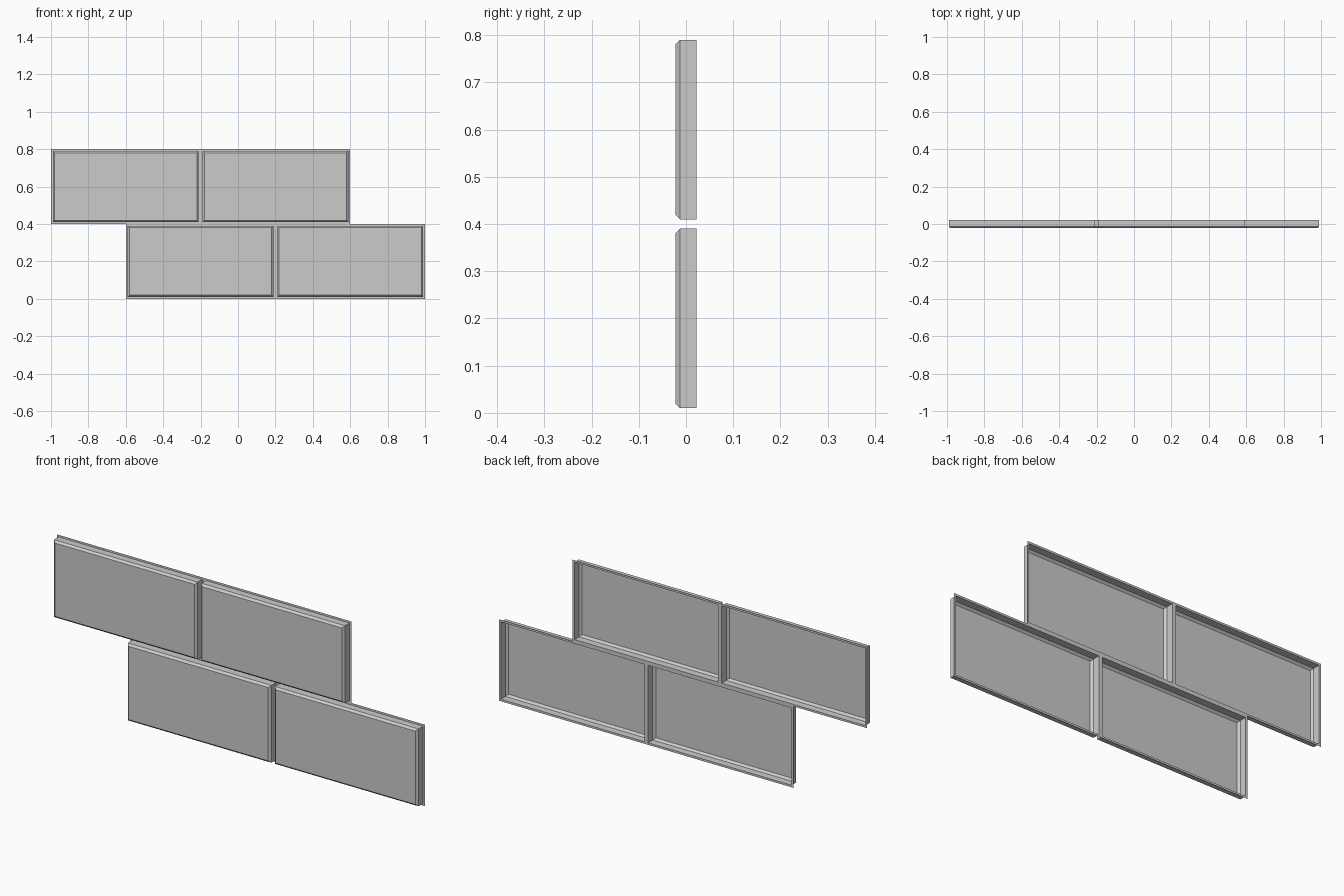
import bpy, bmesh

if "Cube" in bpy.data.objects:
    bpy.data.objects.remove(bpy.data.objects["Cube"])

W, H = 0.8, 0.4          # tile pitch
BACK, FRONT = 0.0225, -0.0225
GAP, BEVEL = 0.01, 0.01  # half mortar joint, brick chamfer

# (inset, depth) steps from the mortar edge to the brick face
PROFILE = [(0, BACK), (GAP, BACK), (GAP, FRONT + BEVEL), (GAP + BEVEL, FRONT)]


def brick(name, x, z):
    """Open-backed chamfered brick with a flat strip of mortar around it."""
    bm = bmesh.new()
    rings = []
    for inset, y in PROFILE:
        w, h = W / 2 - inset, H / 2 - inset
        rings.append([bm.verts.new((sx * w, y, sz * h))
                      for sx, sz in ((-1, -1), (1, -1), (1, 1), (-1, 1))])
    for a, b in zip(rings, rings[1:]):
        for i in range(4):
            j = (i + 1) % 4
            bm.faces.new((a[i], a[j], b[j], b[i]))
    bm.faces.new(rings[-1])
    mesh = bpy.data.meshes.new(name)
    bm.to_mesh(mesh)
    bm.free()
    ob = bpy.data.objects.new(name, mesh)
    ob.location = (x, 0, z)
    bpy.context.collection.objects.link(ob)


# Two staggered courses of two bricks
for row, (label, shift) in enumerate((("lower", 0.2), ("upper", -0.2))):
    for side, s in (("left", -1), ("right", 1)):
        brick(f"{label}_{side}_brick", shift + s * W / 2, H * (row + 0.5))
